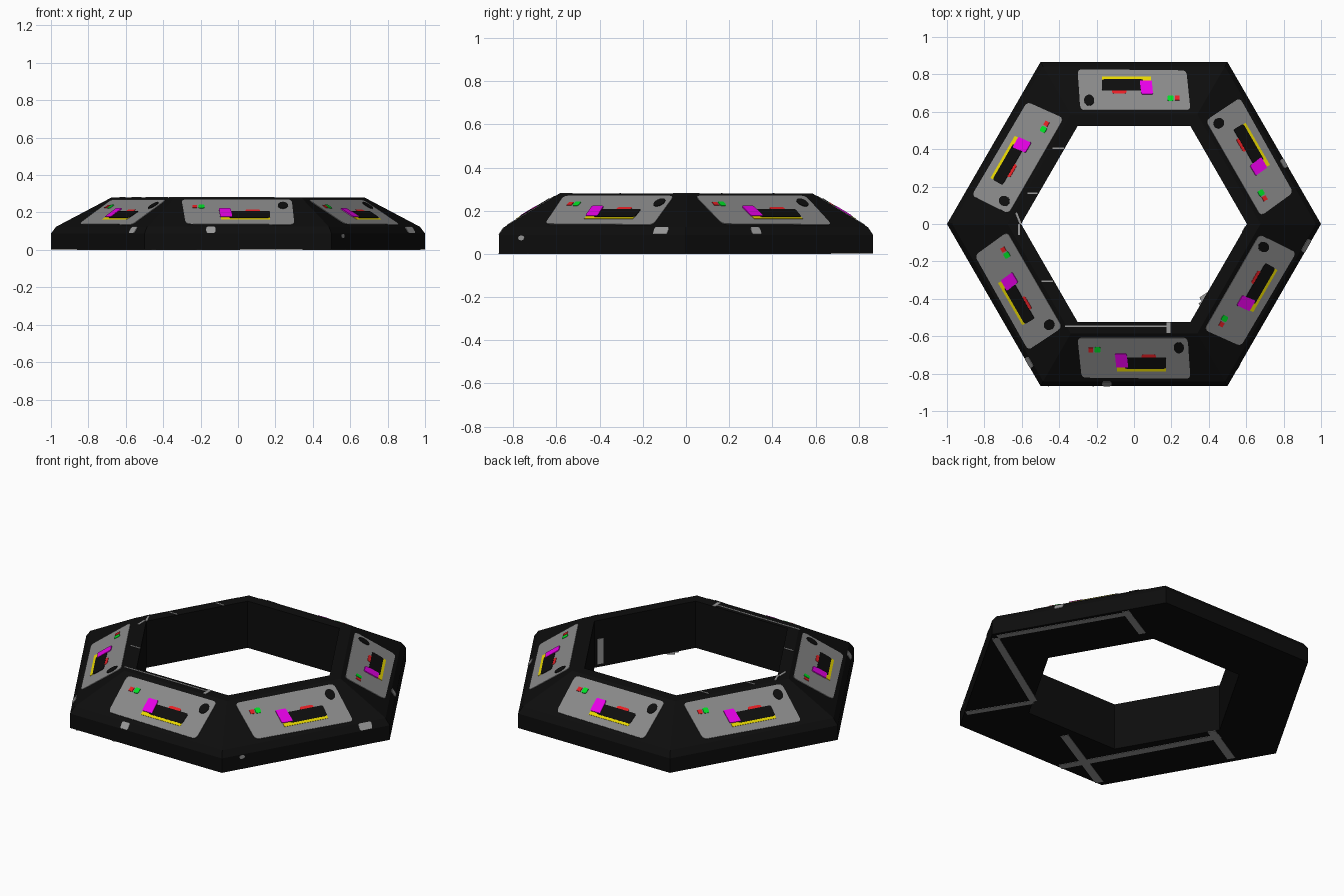
import bpy, bmesh, math
from mathutils import Vector

if "Cube" in bpy.data.objects:
    bpy.data.objects.remove(bpy.data.objects["Cube"])


def material(name, r, g, b):
    m = bpy.data.materials.new(name)
    m.diffuse_color = (r, g, b, 1)
    m.use_nodes = True
    m.node_tree.nodes["Principled BSDF"].inputs["Base Color"].default_value = m.diffuse_color
    return m


BLACK = material("matte_black", 0.004, 0.004, 0.004)
GREY = material("panel_grey", 0.25, 0.25, 0.25)
WORN = material("worn_metal", 0.32, 0.32, 0.32)
YELLOW = material("yellow", 0.95, 0.8, 0.0)
MAGENTA = material("magenta", 0.9, 0.0, 0.9)
RED = material("red", 0.85, 0.015, 0.02)
GREEN = material("green", 0.0, 0.75, 0.02)

# Cross-section of the ring as (apothem, z), starting at the inner foot
PROFILE = [(0.523, 0.002), (0.866, 0.002), (0.866, 0.088),
           (0.842, 0.124), (0.586, 0.28), (0.523, 0.28)]
C30 = math.cos(math.pi / 6)


def make_object(name, bm, mat):
    bmesh.ops.recalc_face_normals(bm, faces=bm.faces[:])
    me = bpy.data.meshes.new(name)
    bm.to_mesh(me)
    bm.free()
    me.materials.append(mat)
    ob = bpy.data.objects.new(name, me)
    bpy.context.collection.objects.link(ob)
    return ob


def plate(name, base, normal, lift, mat, side=0):
    """Thin solid plate from a 3D outline; side turns it to another ring side."""
    bm = bmesh.new()
    n = Vector(normal).normalized() * lift
    low = [bm.verts.new(p) for p in base]
    high = [bm.verts.new(Vector(p) + n) for p in base]
    bm.faces.new(low)
    bm.faces.new(high)
    for i in range(len(low)):
        j = (i + 1) % len(low)
        bm.faces.new((low[i], low[j], high[j], high[i]))
    ob = make_object(name, bm, mat)
    ob.rotation_euler.z = side * math.pi / 3
    return ob


def rounded(pts, r, steps=4):
    """Round the corners of a 2D outline with small curves."""
    out = []
    for i, p in enumerate(pts):
        p = Vector(p)
        a = p + (Vector(pts[i - 1]) - p).normalized() * r
        b = p + (Vector(pts[(i + 1) % len(pts)]) - p).normalized() * r
        for s in range(steps + 1):
            t = s / steps
            out.append(a * (1 - t) ** 2 + p * 2 * t * (1 - t) + b * t * t)
    return out


def rect(x0, x1, y0, y1):
    return [(x0, y0), (x1, y0), (x1, y1), (x0, y1)]


def oval(cx, cy, rx, ry, n=20):
    return [(cx + rx * math.cos(2 * math.pi * i / n),
             cy + ry * math.sin(2 * math.pi * i / n)) for i in range(n)]


def on_band(pts, k):
    """Lift plan outline (x, -apothem) onto profile segment k to k+1."""
    (a0, z0), (a1, z1) = PROFILE[k], PROFILE[k + 1]
    base = [(x, y, z0 + (-y - a0) / (a1 - a0) * (z1 - z0)) for x, y in pts]
    return base, (0, -(z1 - z0), a0 - a1)


# Hexagonal ring body
bm = bmesh.new()
loops = []
for a, z in PROFILE:
    r = a / C30
    loops.append([bm.verts.new((r * math.cos(i * math.pi / 3),
                                r * math.sin(i * math.pi / 3), z)) for i in range(6)])
for k in range(len(loops)):
    A, B = loops[k], loops[(k + 1) % len(loops)]
    for i in range(6):
        j = (i + 1) % 6
        bm.faces.new((A[i], A[j], B[j], B[i]))
make_object("ring_body", bm, BLACK)

# Control panel with its details, outlined in plan for the front side
PANEL = [
    ("control_panel", rounded([(-0.302, -0.607), (0.287, -0.607),
                               (0.302, -0.826), (-0.28, -0.82)], 0.025), 0.003, GREY),
    ("round_port", oval(0.24, -0.66, 0.027, 0.029), 0.006, BLACK),
    ("yellow_strip", rect(-0.09, 0.17, -0.785, -0.765), 0.005, YELLOW),
    ("red_tab", rounded(rect(0.04, 0.118, -0.72, -0.696), 0.011), 0.005, RED),
    ("card_slot", rounded(rect(-0.05, 0.172, -0.771, -0.711), 0.012), 0.006, BLACK),
    ("magenta_block", rounded([(-0.102, -0.69), (-0.04, -0.69),
                               (-0.03, -0.764), (-0.095, -0.764)], 0.008), 0.008, MAGENTA),
    ("red_lamp", rect(-0.243, -0.218, -0.683, -0.66), 0.006, RED),
    ("green_lamp", rounded(rect(-0.211, -0.18, -0.685, -0.655), 0.008), 0.006, GREEN),
]
for side in range(6):
    for name, pts, lift, mat in PANEL:
        base, n = on_band(pts, 3)
        plate(f"{name}_{side}", base, n, lift, mat, side)

# Worn chips on the outer bevel: side, position along it, half width
for i, (side, x, w) in enumerate([(0, -0.145, 0.025), (1, 0.36, 0.038),
                                  (2, -0.12, 0.025), (5, 0.36, 0.03)]):
    base, n = on_band(rounded(rect(x - w, x + w, -0.865, -0.843), 0.008), 2)
    plate(f"bevel_chip_{i}", base, n, 0.003, WORN, side)

# Small chip on the outer wall
plate("wall_chip", [(x, -0.866, z) for x, z in oval(-0.38, 0.074, 0.017, 0.012, 8)],
      (0, -1, 0), 0.002, WORN, 1)


def strip(p, q, w):
    p, q = Vector(p), Vector(q)
    d = (q - p).normalized() * w / 2
    s = Vector((-d.y, d.x))
    return [p + s, q + s, q - s, p - s]


# Thin scratches on the narrow top rim
RIM = [((-0.37, -0.547), (0.19, -0.547), 0.008), ((0.185, -0.525), (0.185, -0.583), 0.02),
       ((-0.615, -0.06), (-0.615, 0.0), 0.012), ((-0.63, 0.06), (-0.606, 0.0), 0.01),
       ((-0.57, 0.165), (-0.515, 0.165), 0.008), ((-0.435, 0.405), (-0.375, 0.405), 0.008),
       ((-0.495, -0.305), (-0.432, -0.305), 0.008)]
for i, (p, q, w) in enumerate(RIM):
    plate(f"rim_scratch_{i}", [(v.x, v.y, 0.279) for v in strip(p, q, w)],
          (0, 0, 1), 0.003, WORN)

# Grey strips across the underside
UNDER = [((0.96, 0.0), (0.575, 0.66), 0.035), ((0.61, 0.655), (0.385, 0.53), 0.04),
         ((0.96, -0.02), (0.36, -0.41), 0.04), ((0.56, -0.74), (0.36, -0.415), 0.035),
         ((-0.65, -0.05), (-0.2, -0.86), 0.045), ((0.0, -0.585), (-0.47, -0.85), 0.045),
         ((-0.58, -0.04), (-0.85, -0.195), 0.045)]
for i, (p, q, w) in enumerate(UNDER):
    plate(f"underside_strip_{i}", [(v.x, v.y, 0.003) for v in strip(p, q, w)],
          (0, 0, -1), 0.003, WORN)

# Upright bar on the inner wall
plate("inner_bar", [(x, -0.523, z) for x, z in rect(0.25, 0.285, 0.02, 0.17)],
      (0, 1, 0), 0.003, WORN, 1)
